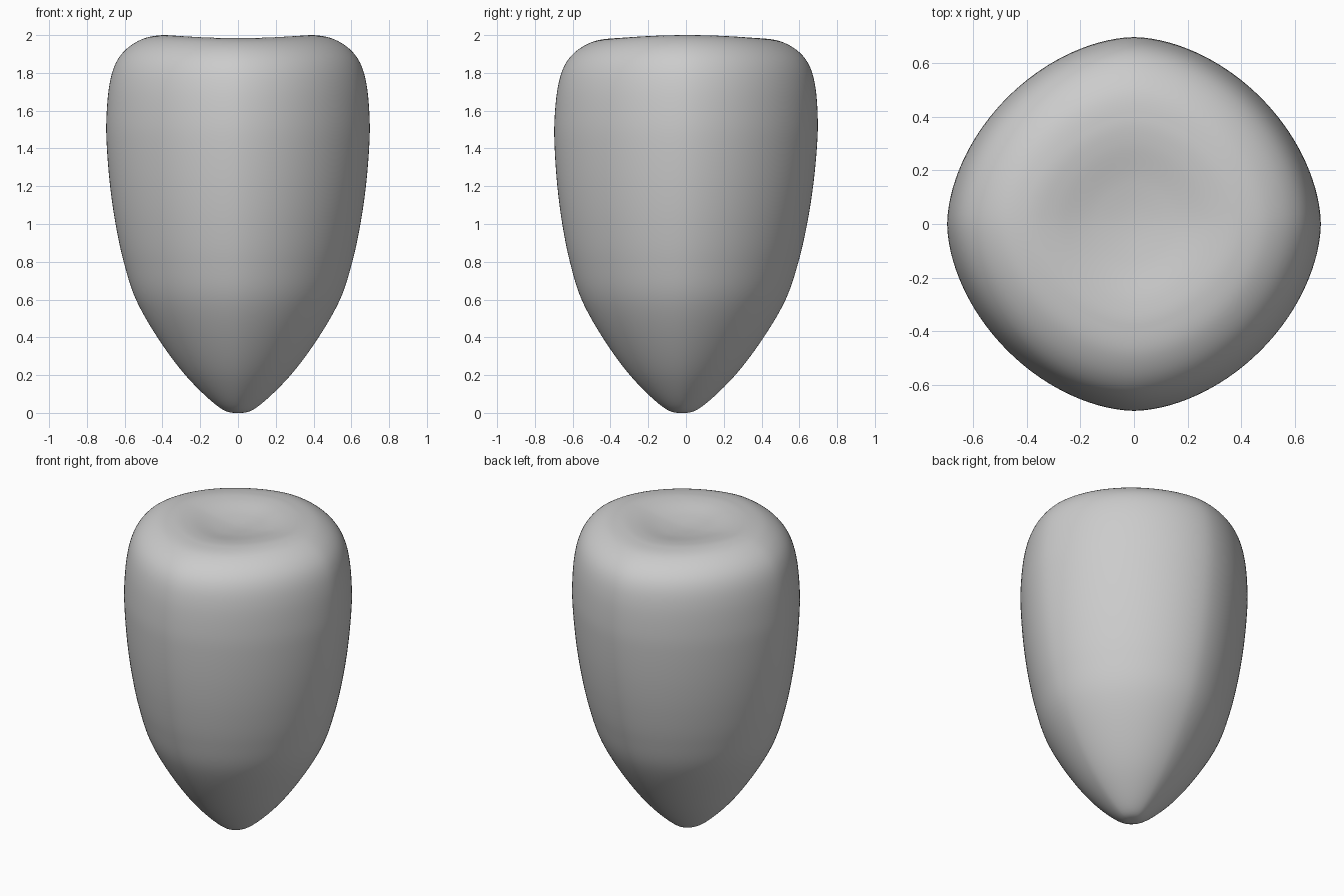
import bpy, bmesh, math
from mathutils import Vector

SEGMENTS = 128
STEPS = 7
POWER = 1.78  # below 2 gives a softly diamond-shaped section

if "Cube" in bpy.data.objects:
    bpy.data.objects.remove(bpy.data.objects["Cube"])

# Half-width and height, from the bottom tip round the shoulder to the dished top
profile = [(0, 0), (0.1, 0.03), (0.27, 0.19), (0.42, 0.39), (0.54, 0.6),
           (0.605, 0.8), (0.648, 1.0), (0.677, 1.2), (0.694, 1.4),
           (0.697, 1.55), (0.683, 1.72), (0.65, 1.84), (0.59, 1.92),
           (0.5, 1.973), (0.4, 1.991), (0.3, 1.985), (0.15, 1.957), (0, 1.945)]


def smooth_path(points):
    """Catmull-Rom curve through the points, mirrored at both poles."""
    p = [Vector(q) for q in points]
    p = [Vector((-p[1].x, p[1].y))] + p + [Vector((-p[-2].x, p[-2].y))]
    path = []
    for a, b, c, d in zip(p, p[1:], p[2:], p[3:]):
        for i in range(STEPS):
            t = i / STEPS
            path.append(0.5 * (2 * b + (c - a) * t + (2 * a - 5 * b + 4 * c - d) * t**2
                               + (3 * b - a - 3 * c + d) * t**3))
    return path + [p[-2]]


def surface_point(r, z, angle):
    c, s = math.cos(angle), math.sin(angle)
    k = r * (abs(c)**POWER + abs(s)**POWER) ** (-1 / POWER)
    # The rim rises a little at the sides, and the tip leans to the front
    rise = 0.009 * math.cos(2 * angle) * max(0, (z - 1.6) / 0.4) * min(1, (r / 0.4)**2)
    lean = 0.014 * (z - 1.5)
    return k * c, k * s + lean, z + rise


# Tapered body
bm = bmesh.new()
path = smooth_path(profile)
rings = [[bm.verts.new(surface_point(q.x, q.y, math.tau * i / SEGMENTS))
          for i in range(SEGMENTS)] for q in path[1:-1]]
for low, high in zip(rings, rings[1:]):
    for i in range(SEGMENTS):
        j = (i + 1) % SEGMENTS
        bm.faces.new((low[i], low[j], high[j], high[i]))

# Bottom tip and centre of the dish
for ring, end in ((rings[0], path[0]), (rings[-1], path[-1])):
    pole = bm.verts.new(surface_point(0, end.y, 0))
    for i in range(SEGMENTS):
        bm.faces.new((ring[i], ring[(i + 1) % SEGMENTS], pole))
bmesh.ops.recalc_face_normals(bm, faces=bm.faces)

mesh = bpy.data.meshes.new("tapered_body")
bm.to_mesh(mesh)
bm.free()
body = bpy.data.objects.new("tapered_body", mesh)
bpy.context.collection.objects.link(body)
bpy.context.view_layer.objects.active = body
body.select_set(True)
bpy.ops.object.shade_smooth_by_angle()
